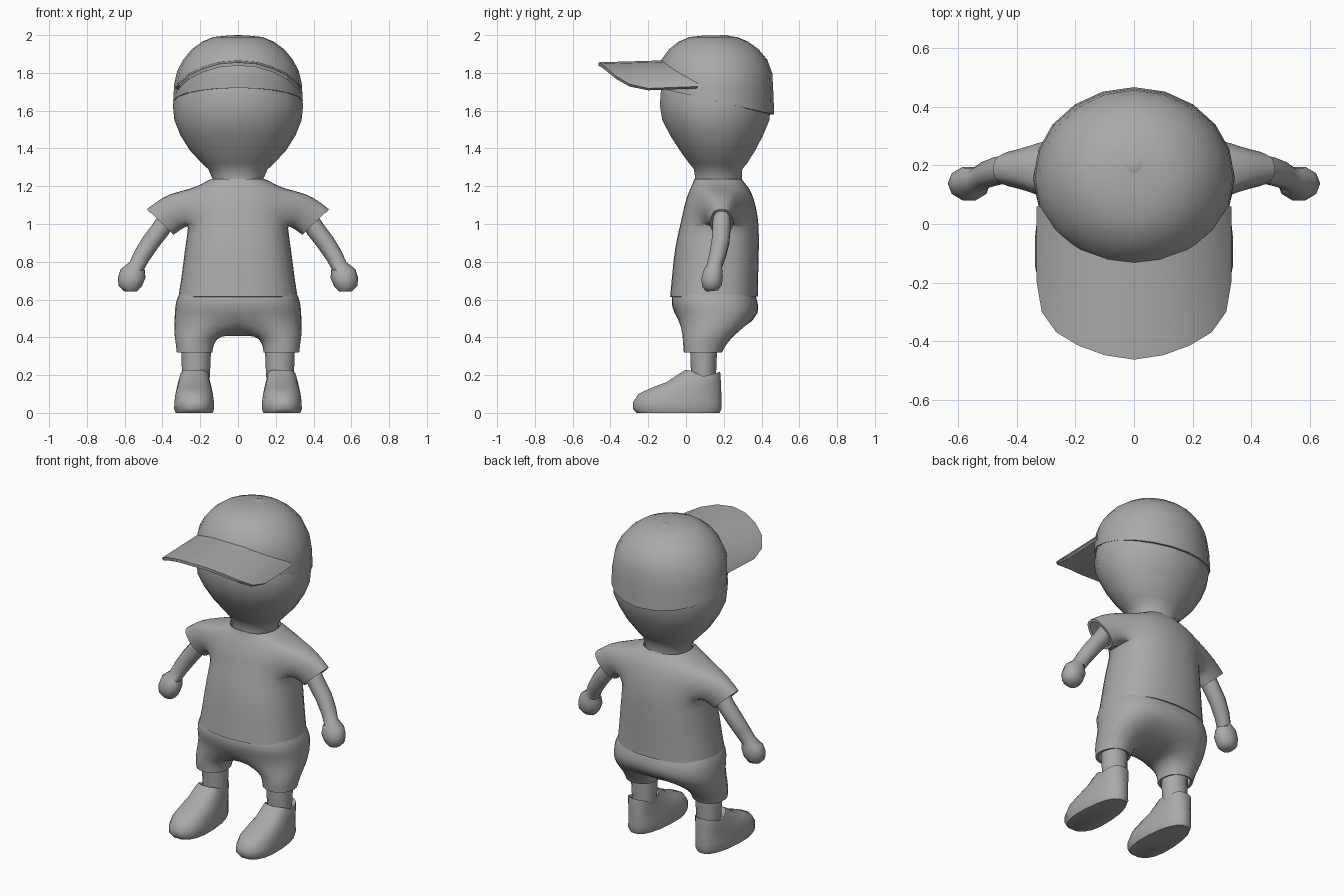
import bpy, bmesh
from math import sin, cos, atan2, pi, copysign, radians
from mathutils import Vector

cube = bpy.data.objects.get("Cube")
if cube:
    bpy.data.objects.remove(cube, do_unlink=True)

grey = bpy.data.materials.new("plain grey")
grey.use_nodes = True
GREY = (0.4, 0.4, 0.4, 1)
grey.diffuse_color = GREY
grey.node_tree.nodes["Principled BSDF"].inputs["Base Color"].default_value = GREY


def spow(v, p):
    return copysign(abs(v) ** (2 / p), v)


def oval(cy, z, rx, ry, n=16, cx=0, p=2.0, tilt=0.0, taper=0.0):
    """Level or tilted superellipse ring; taper widens its front."""
    ring = []
    for i in range(n):
        a = 2 * pi * i / n
        c, s = spow(cos(a), p), spow(sin(a), p)
        ring.append((cx + rx * c * (1 - taper * s), cy + ry * s, z + tilt * ry * s))
    return ring


def grow(bm, loop, points):
    """Add a ring of points and join it to the loop before it."""
    new = [bm.verts.new(p) for p in points]
    if loop:
        for i in range(len(new)):
            j = (i + 1) % len(new)
            bm.faces.new((loop[i], loop[j], new[j], new[i]))
    return new


def loft(bm, rings, start=False, end=False):
    loops, loop = [], None
    for ring in rings:
        loop = grow(bm, loop, ring)
        loops.append(loop)
    if start:
        bm.faces.new(loops[0][::-1])
    if end:
        bm.faces.new(loops[-1])
    return loops


def finish(name, bm, subdivide=0, thick=0.0, mirror=False, angle=40):
    bmesh.ops.recalc_face_normals(bm, faces=bm.faces)
    mesh = bpy.data.meshes.new(name)
    bm.to_mesh(mesh)
    bm.free()
    mesh.materials.append(grey)
    ob = bpy.data.objects.new(name, mesh)
    bpy.context.collection.objects.link(ob)
    if mirror:
        ob.modifiers.new("mirror", 'MIRROR')
    if subdivide:
        ob.modifiers.new("round", 'SUBSURF').levels = subdivide
    if thick:
        solid = ob.modifiers.new("cloth", 'SOLIDIFY')
        solid.thickness, solid.offset = thick, -1
    bpy.ops.object.select_all(action='DESELECT')
    ob.select_set(True)
    bpy.context.view_layer.objects.active = ob
    bpy.ops.object.convert(target='MESH')
    bpy.ops.object.shade_smooth_by_angle(angle=radians(angle))
    return ob


# Head with neck
bm = bmesh.new()
loft(bm, [oval(*r, n=18) for r in (
    (.17, 1.19, .13, .125), (.172, 1.24, .135, .125), (.17, 1.29, .157, .13),
    (.17, 1.32, .19, .155), (.167, 1.39, .255, .203), (.162, 1.47, .305, .25),
    (.158, 1.55, .337, .288), (.155, 1.63, .345, .298), (.155, 1.71, .33, .292),
    (.15, 1.81, .29, .265), (.15, 1.88, .22, .2))], True, True)
finish("head", bm)

# Cap crown, tilted down towards the back
bm = bmesh.new()
loft(bm, [oval(cy, z, rx, ry, n=20, tilt=t) for cy, z, rx, ry, t in (
    (.16, 1.65, .343, .307, -.23), (.158, 1.74, .338, .304, -.12),
    (.155, 1.81, .322, .302, -.04), (.15, 1.87, .29, .28, 0),
    (.147, 1.925, .245, .237, 0), (.145, 1.965, .19, .185, 0),
    (.145, 1.99, .13, .125, 0), (.145, 1.998, .05, .05, 0))], end=True)
finish("cap_crown", bm, thick=.012)

bm = bmesh.new()
loft(bm, [oval(.2, z, r, r, n=10) for z, r in ((1.975, .05), (1.992, .042), (2, .02))], end=True)
finish("cap_button", bm)

# Arched brim: x, z, front y, back y
half = [(.1, 1.852, -.448, -.11), (.19, 1.825, -.415, -.07), (.265, 1.787, -.37, 0),
        (.315, 1.745, -.3, .06), (.332, 1.722, -.2, .06)]
strip = [(-x, z, f, b) for x, z, f, b in half[::-1]] + [(0, 1.86, -.463, -.12)] + half
bm = bmesh.new()
rows = [(bm.verts.new((x, f, z - .004)), bm.verts.new((x, b, z + .006))) for x, z, f, b in strip]
for (a, b), (c, d) in zip(rows, rows[1:]):
    bm.faces.new((a, c, d, b))
finish("cap_brim", bm, thick=.018, angle=15)

# Shirt: body loft, then a sleeve grown from a hole on each side
bm = bmesh.new()
loops = loft(bm, [oval(cy, z, rx, ry, p=2.4) for cy, z, rx, ry in (
    (.148, .615, .322, .237), (.155, .74, .302, .232), (.163, .87, .287, .228),
    (.178, 1.0, .265, .212), (.18, 1.06, .262, .2), (.18, 1.12, .258, .188),
    (.18, 1.19, .235, .16), (.172, 1.222, .18, .135), (.17, 1.238, .145, .13))])
for side in (1, -1):
    block = [loops[r][(i if side > 0 else 8 - i) % 16] for r in range(3, 7) for i in range(-2, 3)]
    hole = [f for f in bm.faces if all(v in block for v in f.verts)]
    bmesh.ops.delete(bm, geom=hole, context='FACES_ONLY')
    inner = [e for e in bm.edges if e.is_boundary and all(v in block for v in e.verts)]
    bmesh.ops.delete(bm, geom=[e for e in bm.edges if not e.link_faces], context='EDGES')
    edge = {v for e in inner if e.is_valid for v in e.verts}
    angle = lambda v: atan2((v.co.z - 1.095) / .095, (v.co.y - .18) / .14)
    rim = sorted(edge, key=angle)
    turns = [angle(v) for v in rim]
    loop = rim
    for x, z, ux, uz, ry in ((.32, 1.072, .048, .092, .095),
                             (.372, 1.04, .062, .08, .076), (.41, 1.01, .074, .071, .065)):
        loop = grow(bm, loop, [(side * (x + ux * sin(a)), .188 + ry * cos(a), z + uz * sin(a))
                               for a in turns])
finish("shirt", bm, subdivide=1, thick=.015)

# Shorts: hips, a crotch strip, then two legs
bm = bmesh.new()
loops = loft(bm, [oval(cy, z, rx, ry, p=2.6) for cy, z, rx, ry in (
    (.148, .66, .3, .21), (.148, .61, .33, .23), (.155, .56, .34, .235), (.165, .5, .342, .217))])
hip = loops[-1]
crotch = [bm.verts.new(p) for p in ((0, .29, .425), (0, .16, .4), (0, .04, .405))]
for side in (1, -1):
    outer = [hip[(i if side > 0 else 8 - i) % 16] for i in range(-4, 5)]
    loop = outer + crotch
    turns = [atan2(v.co.y - .14, (abs(v.co.x) - .17) * 1.2) for v in loop]
    for x, y, z, rx, ry, tilt in ((.215, .125, .415, .13, .155, .08),
                                  (.229, .098, .37, .105, .125, 0),
                                  (.23, .088, .32, .099, .109, 0)):
        loop = grow(bm, loop, [(side * (x + rx * cos(a)), y + ry * sin(a), z + tilt * ry * sin(a))
                               for a in turns])
finish("shorts", bm, subdivide=1, thick=.015)

# Arms ending in closed fists
bm = bmesh.new()
arm = [(.36, .19, 1.05, .05), (.41, .188, .972, .05), (.465, .182, .9, .049),
       (.51, .167, .83, .046), (.538, .15, .775, .043)]
rings = []
for x, y, z, r in arm:
    u = Vector((.8, 0, .55)).normalized() * r
    rings.append([(x + u.x * cos(a), y + r * sin(a), z + u.z * cos(a))
                  for a in (2 * pi * i / 10 for i in range(10))])
for cx, cy, z, rx, ry in ((.558, .142, .76, .064, .052), (.563, .138, .715, .073, .06),
                          (.57, .138, .672, .062, .055), (.568, .138, .645, .036, .032)):
    rings.append(oval(cy, z, rx, ry, n=10, cx=cx, tilt=.1))
loft(bm, rings, True, True)
finish("arms", bm, mirror=True, angle=50)

# Ankles
bm = bmesh.new()
loft(bm, [oval(.093, z, r, r * .9, n=12, cx=.222) for z, r in ((.15, .07), (.25, .076), (.36, .08))],
     True, True)
finish("ankles", bm, mirror=True)

# Shoes: flat sole, rounded toe, raised tongue and heel
bm = bmesh.new()
loft(bm, [oval((f + b) / 2, z, w, (b - f) / 2, n=18, cx=cx, p=2.4, tilt=t, taper=k)
          for f, b, z, w, cx, t, k in (
    (-.265, .18, 0, .098, .232, 0, .13), (-.283, .19, .02, .106, .232, 0, .13),
    (-.284, .19, .055, .105, .232, 0, .13), (-.255, .19, .1, .099, .232, 0, .1),
    (-.185, .188, .133, .092, .232, 0, .05), (-.105, .186, .163, .085, .232, 0, 0),
    (-.04, .185, .2, .08, .232, -.05, 0), (-.002, .182, .222, .077, .23, -.07, 0),
    (.01, .17, .217, .067, .228, -.07, 0), (.025, .16, .18, .06, .226, 0, 0))], True, True)
for v in bm.verts:
    if v.co.z > .19:  # collar dips at the sides
        v.co.z -= .03 * max(0, 1 - abs(v.co.y - .095) / .08)
finish("shoes", bm, mirror=True, angle=50)
